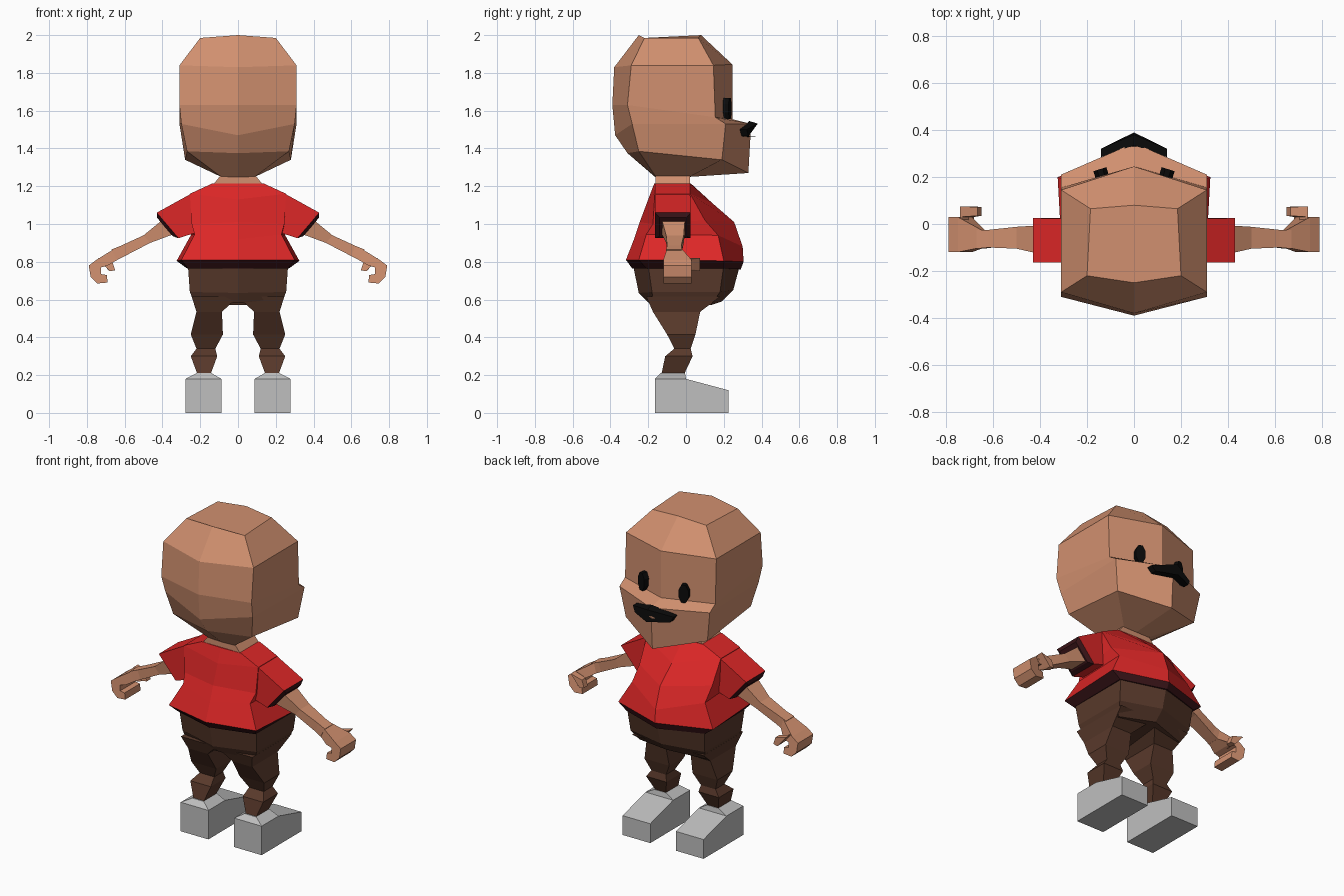
import bpy, bmesh, math
from mathutils import Matrix, Vector

cube = bpy.data.objects.get("Cube")
if cube:
    bpy.data.objects.remove(cube, do_unlink=True)


def material(name, rgb):
    m = bpy.data.materials.new(name)
    m.use_nodes = True
    m.diffuse_color = (*rgb, 1)
    m.node_tree.nodes["Principled BSDF"].inputs["Base Color"].default_value = (*rgb, 1)
    return m


SKIN = material("skin", (0.64, 0.28, 0.16))
RED = material("shirt red", (0.72, 0.02, 0.02))
TRIM = material("shirt trim", (0.042, 0.007, 0.009))
BROWN = material("trouser brown", (0.10, 0.041, 0.024))
GREY = material("shoe grey", (0.52, 0.52, 0.52))
BLACK = material("black", (0.003, 0.003, 0.003))


def loft(name, rings, mat, trim_from=None):
    """Skin closed rings of equal length, cap both ends; last bands may be trim."""
    bm = bmesh.new()
    vs = [[bm.verts.new(p) for p in r] for r in rings]
    n = len(rings[0])
    for k in range(len(vs) - 1):
        for i in range(n):
            j = (i + 1) % n
            f = bm.faces.new((vs[k][i], vs[k][j], vs[k + 1][j], vs[k + 1][i]))
            if trim_from is not None and k >= trim_from:
                f.material_index = 1
    bm.faces.new(vs[0])
    f = bm.faces.new(vs[-1])
    f.material_index = 0 if trim_from is None else 1
    bmesh.ops.recalc_face_normals(bm, faces=bm.faces)
    me = bpy.data.meshes.new(name)
    bm.to_mesh(me)
    bm.free()
    me.materials.append(mat)
    if trim_from is not None:
        me.materials.append(TRIM)
    ob = bpy.data.objects.new(name, me)
    bpy.context.collection.objects.link(ob)
    return ob


def sym(bc, bs, fs, fc):
    """Six-point ring from back centre, back corner, front corner, front centre (y, z / x, y, z)."""
    flip = lambda p: (-p[0], p[1], p[2])
    return [(0, *bc), bs, fs, (0, *fc), flip(fs), flip(bs)]


def slab(s, top, bottom, y0, y1):
    """Limb cross-section given by its top and bottom (x, z) and depth range."""
    (a, b), (c, d) = top, bottom
    return [(s * a, y0, b), (s * a, y1, b), (s * c, y1, d), (s * c, y0, d)]


def rect(s, x0, x1, y0, y1, z, zf=None):
    """Horizontal cross-section, optionally with a different front height."""
    zf = z if zf is None else zf
    return [(s * x0, y0, z), (s * x1, y0, z), (s * x1, y1, zf), (s * x0, y1, zf)]


# Head with protruding muzzle
loft("head", [
    sym((-.25, 2.0), (.20, -.22, 1.985), (.185, .065, 1.985), (.08, 2.0)),
    sym((-.38, 1.83), (.31, -.29, 1.84), (.31, .145, 1.84), (.245, 1.845)),
    sym((-.39, 1.63), (.31, -.31, 1.63), (.31, .155, 1.565), (.245, 1.555)),
    sym((-.375, 1.47), (.30, -.285, 1.53), (.31, .21, 1.53), (.345, 1.53)),
    sym((-.31, 1.375), (.27, -.25, 1.385), (.28, .19, 1.34), (.33, 1.27)),
    sym((-.165, 1.25), (.09, -.16, 1.25), (.09, .02, 1.25), (.025, 1.25)),
], SKIN)

# Neck
loft("neck", [rect(1, -.09, .09, -.162, .02, 1.26),
              rect(1, -.13, .13, -.162, .02, 1.21)], SKIN)

# Shirt body with dark hem
loft("shirt", [
    sym((-.168, 1.215), (.135, -.163, 1.215), (.135, .022, 1.215), (.025, 1.215)),
    sym((-.20, 1.13), (.255, -.165, 1.16), (.255, .022, 1.16), (.14, 1.11)),
    sym((-.245, 1.01), (.245, -.175, 1.0), (.25, .10, 1.02), (.255, 1.01)),
    sym((-.275, .92), (.23, -.21, .945), (.25, .17, .94), (.30, .88)),
    sym((-.318, .81), (.30, -.25, .81), (.325, .20, .805), (.305, .80)),
    sym((-.285, .765), (.265, -.21, .765), (.27, .20, .765), (.29, .76)),
], RED, trim_from=4)

# Trouser seat
loft("trouser_seat", [
    sym((-.28, .78), (.265, -.20, .78), (.265, .20, .78), (.285, .78)),
    sym((-.25, .635), (.255, -.18, .64), (.255, .18, .64), (.25, .65)),
    sym((-.20, .585), (.225, -.17, .57), (.225, .13, .57), (.19, .59)),
], BROWN)

for s, side in ((1, "left"), (-1, "right")):
    # Sleeve with dark cuff
    loft(side + "_sleeve", [
        slab(s, (.24, 1.165), (.22, .955), -.163, .022),
        slab(s, (.43, 1.06), (.315, .925), -.163, .025),
        slab(s, (.43, 1.035), (.345, .935), -.14, .003),
    ], RED, trim_from=1)

    # Arm
    loft(side + "_arm", [
        slab(s, (.39, 1.03), (.33, .95), -.13, -.005),
        slab(s, (.50, .94), (.465, .90), -.105, -.012),
        slab(s, (.62, .885), (.60, .83), -.10, -.025),
        slab(s, (.67, .865), (.64, .81), -.105, -.025),
    ], SKIN)

    # Curled hand
    curl = [(.65, .872), (.75, .81), (.79, .78), (.78, .72), (.745, .685), (.69, .69),
            (.695, .73), (.725, .735), (.725, .77), (.69, .78), (.635, .812)]
    mid = [(s * x, -.045, z) for x, z in curl]
    edge = lambda y0, y1: [(s * x, y1 if x > .68 else y0, z) for x, z in curl]
    loft(side + "_hand", [edge(-.10, -.12), mid, edge(-.025, .03)], SKIN)

    # Thumb
    loft(side + "_thumb", [
        slab(s, (.73, .81), (.69, .76), -.01, .04),
        slab(s, (.74, .82), (.68, .75), .03, .075),
        slab(s, (.665, .80), (.65, .755), .035, .072),
    ], SKIN)

    # Trouser leg
    loft(side + "_trouser_leg", [
        rect(s, 0, .245, -.21, .18, .615),
        rect(s, .085, .22, -.175, .075, .535),
        rect(s, .08, .25, -.10, .05, .415),
        rect(s, .12, .22, -.062, .025, .34),
        rect(s, .11, .25, -.11, .035, .30),
        rect(s, .145, .215, -.13, -.01, .205),
    ], BROWN)

    # Shoe: wedge with a raised ankle cap
    wedge = [(-.165, 0), (.225, 0), (.225, .12), (0, .18), (-.165, .18)]
    loft(side + "_shoe", [[(s * x, y, z) for y, z in wedge] for x in (.088, .278)], GREY)
    loft(side + "_shoe_cap", [rect(s, .088, .278, -.165, 0, .18),
                              rect(s, .14, .22, -.135, -.005, .21)], GREY)

    # Eye: flattened eight-sided oval lying on the slanted face
    eye = loft(side + "_eye", [
        [(.029 * math.copysign(min(1, abs(math.cos(a)) * 1.08), math.cos(a)), y,
          .055 * math.copysign(min(1, abs(math.sin(a)) * 1.08), math.sin(a)))
         for a in [math.pi * (i + .5) / 4 for i in range(8)]] for y in (-.018, .018)], BLACK)
    eye.matrix_world = Matrix.Translation(Vector((s * .14, .216, 1.612))) @ \
        Matrix.Rotation(-s * .31, 4, 'Z')

# Nose patch wrapped round the muzzle
loft("nose_patch", [
    [(-.14, .285 + d * .8, 1.50), (0, .335 + d, 1.545 - d * .3), (.14, .285 + d * .8, 1.50),
     (.12, .295 + d * .8, 1.465), (0, .34 + d * 1.1, 1.46), (-.12, .295 + d * .8, 1.465)]
    for d in (0, .045)], BLACK)
